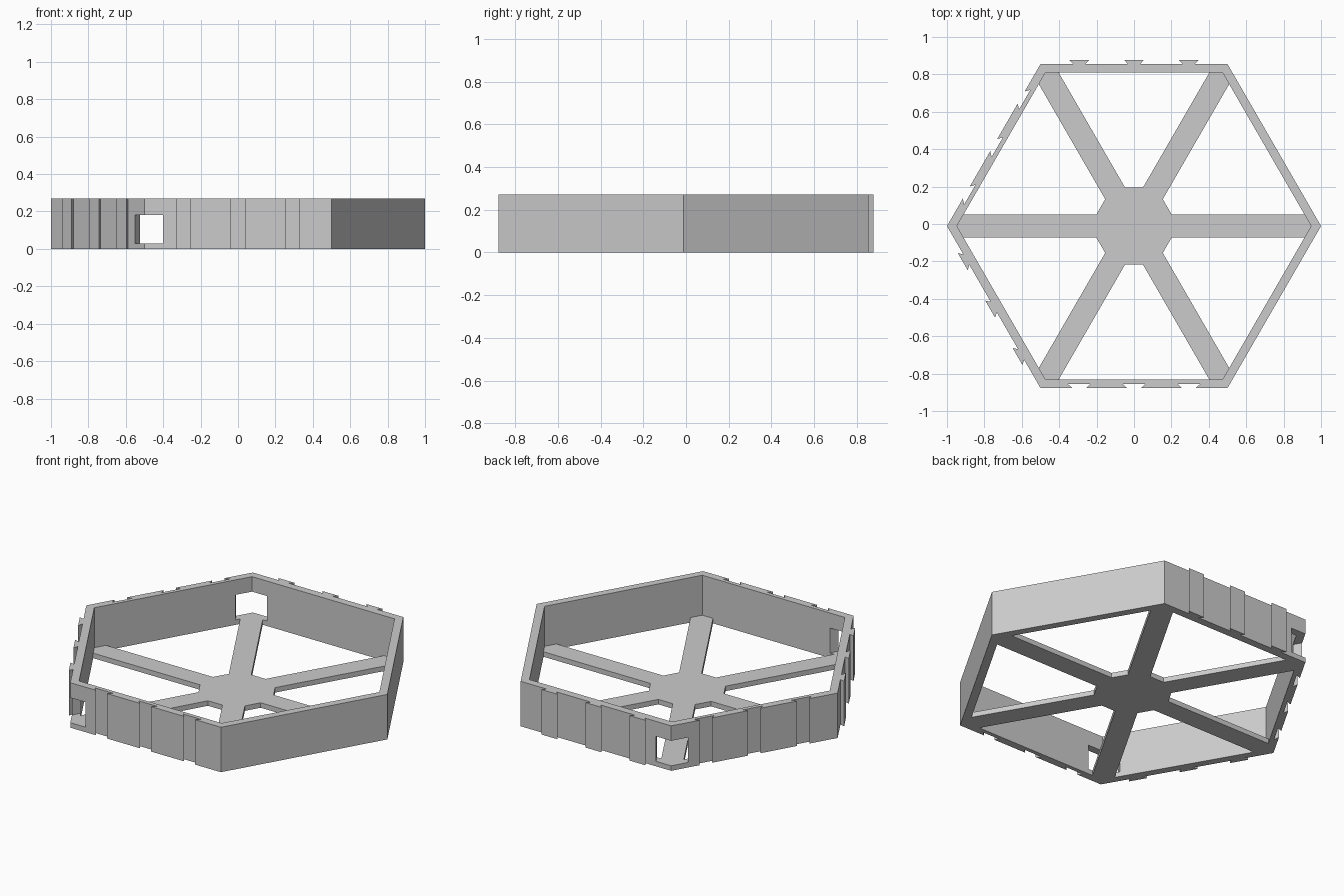
import bpy, bmesh
from math import radians, pi
from mathutils import Vector, Matrix

cube = bpy.data.objects.get("Cube")
if cube:
    bpy.data.objects.remove(cube, do_unlink=True)

HEIGHT, FLOOR = 0.27, 0.03
CENTRE = Vector((0, -0.011, 0))
INNER_R, HUB_R = 0.947, 0.237
SPOKE_HALF = 0.0615
JOINT_PITCH, JOINT_DEPTH = 0.293, 0.022

grey = bpy.data.materials.new("matte grey")
grey.use_nodes = True
grey.diffuse_color = (0.6, 0.6, 0.6, 1)
grey.node_tree.nodes["Principled BSDF"].inputs["Base Color"].default_value = (0.6, 0.6, 0.6, 1)


def polar(radius, degrees, side=0.0):
    """Point at a radius along a direction, shifted sideways."""
    return Matrix.Rotation(radians(degrees), 3, 'Z') @ Vector((radius, side, 0))


def prism(name, points, z0, z1):
    """Extrude a flat outline between two heights."""
    bm = bmesh.new()
    face = bm.faces.new([bm.verts.new(CENTRE + p + Vector((0, 0, z0))) for p in points])
    top = bmesh.ops.extrude_face_region(bm, geom=[face])
    bmesh.ops.translate(bm, vec=(0, 0, z1 - z0),
                        verts=[v for v in top["geom"] if isinstance(v, bmesh.types.BMVert)])
    bmesh.ops.recalc_face_normals(bm, faces=bm.faces)
    mesh = bpy.data.meshes.new(name)
    bm.to_mesh(mesh)
    bm.free()
    mesh.materials.append(grey)
    obj = bpy.data.objects.new(name, mesh)
    bpy.context.collection.objects.link(obj)
    return obj


def cut(target, cutter):
    """Subtract a cutter and discard it."""
    mod = target.modifiers.new("cut", 'BOOLEAN')
    mod.operation, mod.solver, mod.object = 'DIFFERENCE', 'EXACT', cutter
    bpy.context.view_layer.objects.active = target
    bpy.ops.object.modifier_apply(modifier=mod.name)
    bpy.data.objects.remove(cutter, do_unlink=True)


# Outer outline: dovetail tabs (+1) or slots (-1) on four of the six sides
joints = {1: 1, 2: -1, 3: 1, 4: -1}
outline = []
for k in range(6):
    a, b = polar(1, 60 * k), polar(1, 60 * k + 60)
    along, normal = (b - a).normalized(), polar(1, 60 * k + 30)
    outline.append(a)
    kind = joints.get(k, 0)
    if kind:
        base, tip = (0.032, 0.053) if kind > 0 else (0.037, 0.061)
        for i in (-1, 0, 1):
            mid = (a + b) / 2 + along * i * JOINT_PITCH
            out = normal * JOINT_DEPTH * kind
            outline += [mid - along * base, mid - along * tip + out,
                        mid + along * tip + out, mid + along * base]

# Hexagonal wall, hollowed out
wall = prism("hexagonal_wall", outline, 0, HEIGHT)
cut(wall, prism("wall_hollow", [polar(INNER_R, 60 * k) for k in range(6)], -0.1, HEIGHT + 0.1))

# Square cable openings through two corners
for angle in (120, 240):
    box = [polar(0.75, angle, -0.0866), polar(1.2, angle, -0.0866),
           polar(1.2, angle, 0.0866), polar(0.75, angle, 0.0866)]
    cut(wall, prism("corner_opening", box, FLOOR, 0.18))

# Hub and six spokes as one plate, each spoke ending in a point inside the wall
shrink = SPOKE_HALF / 3 ** 0.5
star = []
for k in range(6):
    d = 60 * k
    star += [polar(HUB_R - shrink, d, -SPOKE_HALF), polar(0.965 - shrink, d, -SPOKE_HALF),
             polar(0.965, d),
             polar(0.965 - shrink, d, SPOKE_HALF), polar(HUB_R - shrink, d, SPOKE_HALF)]
prism("hub_and_spokes", star, 0, FLOOR)
